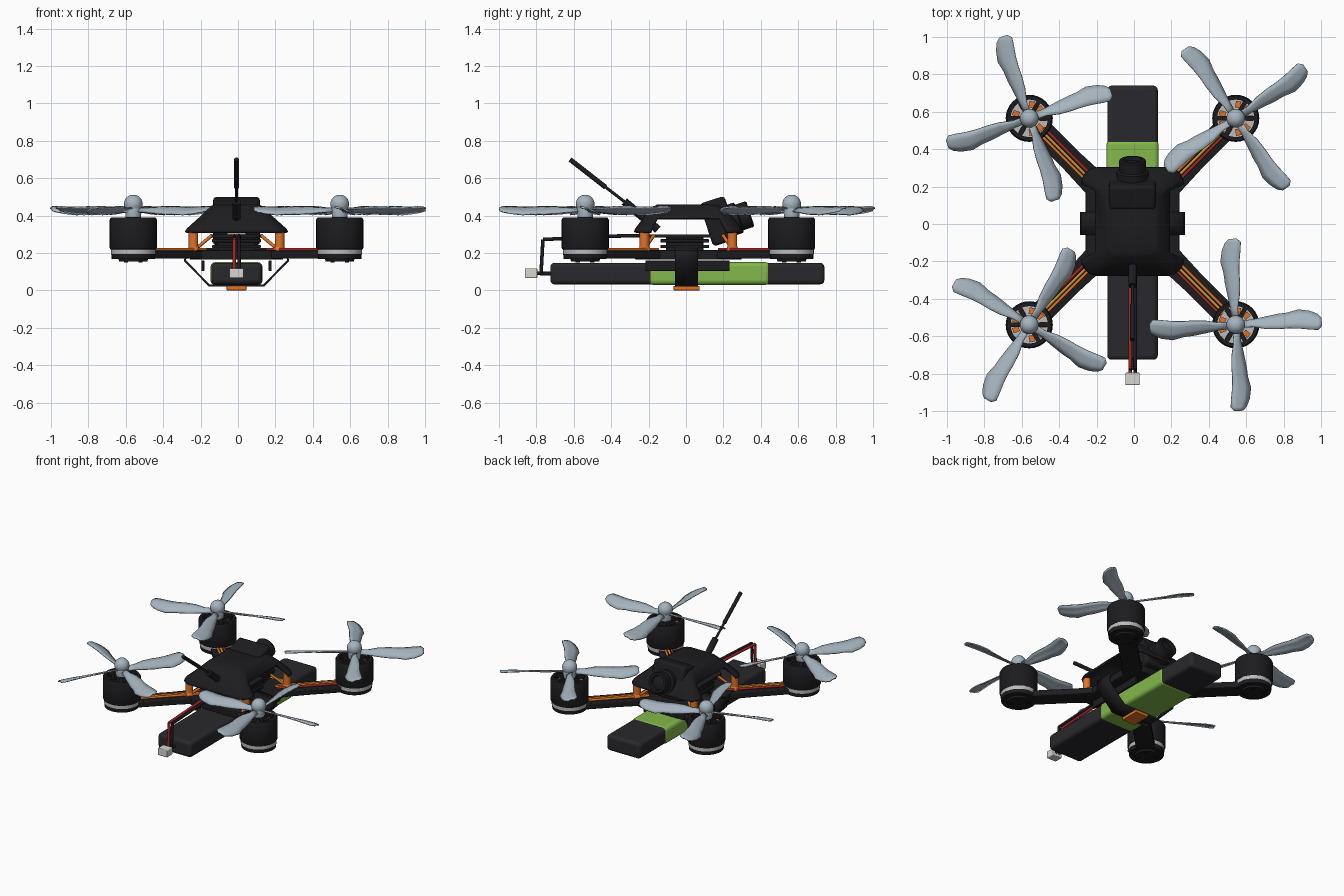
import bpy, bmesh
from math import sin, cos, pi, radians, atan2
from mathutils import Vector, Matrix

if "Cube" in bpy.data.objects:
    bpy.data.objects.remove(bpy.data.objects["Cube"])

CX, CY = -0.008, 0.013          # centre of the airframe
M = 0.552                       # motor offset from that centre


def mat(name, r, g, b):
    m = bpy.data.materials.new(name)
    m.diffuse_color = (r, g, b, 1)
    m.use_nodes = True
    m.node_tree.nodes["Principled BSDF"].inputs["Base Color"].default_value = m.diffuse_color
    return m


DARK = mat("carbon", .012, .012, .014)
PACK = mat("battery_black", .022, .022, .026)
GREEN = mat("green", .23, .48, .07)
ORANGE = mat("orange", .75, .17, .02)
RED = mat("red", .4, .02, .02)
YELLOW = mat("yellow", .6, .36, .03)
BLADE = mat("blade_grey", .38, .46, .52)
STEEL = mat("steel", .5, .5, .52)
WHITE = mat("plug_white", .68, .67, .63)


def finish(name, bm, m, matrix=None, bevel=0, solid=0):
    bmesh.ops.recalc_face_normals(bm, faces=bm.faces)
    me = bpy.data.meshes.new(name)
    bm.to_mesh(me)
    bm.free()
    ob = bpy.data.objects.new(name, me)
    bpy.context.collection.objects.link(ob)
    me.materials.append(m)
    if matrix:
        ob.matrix_world = matrix
    if solid:
        s = ob.modifiers.new("thickness", 'SOLIDIFY')
        s.thickness, s.offset = solid, 0
    if bevel:
        b = ob.modifiers.new("bevel", 'BEVEL')
        b.width, b.segments, b.limit_method = bevel, 3, 'ANGLE'
    bpy.ops.object.select_all(action='DESELECT')
    bpy.context.view_layer.objects.active = ob
    ob.select_set(True)
    bpy.ops.object.shade_smooth_by_angle(angle=radians(35))
    return ob


def box(name, loc, size, m, bevel=0, rot=None):
    bm = bmesh.new()
    bmesh.ops.create_cube(bm, size=1)
    bmesh.ops.scale(bm, vec=size, verts=bm.verts)
    mx = Matrix.Translation(loc) @ (rot or Matrix())
    return finish(name, bm, m, mx, bevel)


def loft(name, rings, m, matrix=None, caps=(True, True), drop=None, solid=0, bevel=0):
    bm = bmesh.new()
    vs = [[bm.verts.new(p) for p in r] for r in rings]
    n = len(vs[0])
    for k in range(len(vs) - 1):
        for i in range(n):
            j = (i + 1) % n
            if not (drop and drop(k, i)):
                bm.faces.new((vs[k][i], vs[k][j], vs[k + 1][j], vs[k + 1][i]))
    if caps[0]:
        bm.faces.new(vs[0])
    if caps[1]:
        bm.faces.new(vs[-1])
    return finish(name, bm, m, matrix, bevel, solid)


def lathe(name, prof, m, matrix, closed=False):
    rings = [[(r * cos(2 * pi * i / 32), r * sin(2 * pi * i / 32), z) for i in range(32)] for r, z in prof]
    if closed:
        rings.append(rings[0])
    ob = loft(name, rings, m, matrix, (not closed, not closed))
    if closed:
        w = ob.modifiers.new("weld", 'WELD')
        w.merge_threshold = .0005
    return ob


def rod(name, a, b, r, m, r2=None):
    a, b = Vector(a), Vector(b)
    d = b - a
    bm = bmesh.new()
    bmesh.ops.create_cone(bm, cap_ends=True, segments=14, radius1=r, radius2=r2 or r, depth=d.length)
    return finish(name, bm, m, Matrix.Translation((a + b) / 2) @ d.to_track_quat('Z', 'Y').to_matrix().to_4x4())


def wire(name, pts, r, m):
    for a, b in zip(pts, pts[1:]):
        rod(name, a, b, r, m)


def rounded(hx, hy, r, z, seg=5):
    return [(sx * (hx - r) + r * cos(q * pi / 2 + i * pi / 2 / seg), sy * (hy - r) + r * sin(q * pi / 2 + i * pi / 2 / seg), z)
            for q, (sx, sy) in enumerate([(1, 1), (-1, 1), (-1, -1), (1, -1)]) for i in range(seg + 1)]


# Propeller blade: radius, trailing and leading edge offset, pitch
STATIONS = [(.03, -.018, .018, .5), (.09, -.016, .022, .55), (.16, -.03, .034, .55), (.23, -.034, .045, .5), (.28, -.033, .049, .45),
            (.34, -.037, .063, .4), (.40, -.046, .052, .35), (.44, -.05, .034, .32), (.46, -.03, .012, .3)]


def propeller(name, x, y, turn, hand):
    bm = bmesh.new()
    for k in range(4):
        a = radians(turn + 90 * k)
        prev = None
        for r, lo, hi, p in STATIONS:
            row = []
            for f in (0, .33, .67, 1):
                t = lo + (hi - lo) * f
                z = -t * p + .006 * (1 - (2 * f - 1) ** 2)
                t *= hand
                row.append(bm.verts.new((r * cos(a) - t * sin(a), r * sin(a) + t * cos(a), z)))
            if prev:
                for i in range(3):
                    bm.faces.new((prev[i], prev[i + 1], row[i + 1], row[i]))
            prev = row
    finish(name + "_blades", bm, BLADE, Matrix.Translation((x, y, .43)), 0, .008)
    lathe(name + "_hub", [(.04, .39), (.045, .43)] + [(.05 * cos(radians(t)), .462 + .05 * sin(radians(t))) for t in range(-30, 86, 15)],
          BLADE, Matrix.Translation((x, y, 0)))


# Four arms with motor, propeller, wires and standoffs
for label, sx, sy, turn, hand in [("back_left", -1, 1, 18.5, 1), ("back_right", 1, 1, 35, -1),
                                  ("front_left", -1, -1, 60, -1), ("front_right", 1, -1, 3, 1)]:
    x, y = CX + sx * M, CY + sy * M
    T = Matrix.Translation((x, y, 0))
    ang = atan2(sy, sx)
    A = Matrix.Translation((CX, CY, 0)) @ Matrix.Rotation(ang, 4, 'Z')
    outline = [(.15, -.075), (.45, -.062), (.78, -.062), (.78, .062), (.45, .062), (.15, .075)]
    loft(label + "_arm", [[(a, b, z) for a, b in outline] for z in (.17, .212)], DARK, A, bevel=.006)
    lathe(label + "_motor_pad", [(.075, .155), (.08, .168), (.115, .168), (.118, .195)], DARK, T)
    lathe(label + "_motor_ring", [(.119, .195), (.119, .222)], STEEL, T)
    lathe(label + "_motor_bell", [(.1, .23), (.122, .22), (.126, .228), (.126, .378), (.119, .39), (.1, .39)], DARK, T, True)
    lathe(label + "_motor_cap", [(.045, .22), (.045, .385), (.038, .395)], DARK, T)
    for k in range(9):
        R = Matrix.Rotation(2 * pi * k / 9, 4, 'Z')
        box(label + "_coil", Vector((x, y, .29)) + R @ Vector((.075, 0, 0)), (.035, .028, .13), ORANGE, 0, R)
    for k in range(6):
        R = Matrix.Rotation(2 * pi * k / 6, 4, 'Z')
        box(label + "_spoke", Vector((x, y, .378)) + R @ Vector((.072, 0, 0)), (.075, .024, .018), DARK, 0, R)
    for k in range(4):
        a = ang + k * pi / 2
        rod(label + "_screw", (x + .055 * cos(a), y + .055 * sin(a), .15), (x + .055 * cos(a), y + .055 * sin(a), .16), .012, DARK)
    propeller(label + "_propeller", x, y, turn, hand)
    for off, m in ((-.02, RED), (0, YELLOW), (.02, ORANGE)):
        rod(label + "_motor_wire", A @ Vector((.25, off, .219)), A @ Vector((.69, off, .219)), .008, m)
    px, py = CX + sx * .23, CY + sy * .235
    rod(label + "_standoff", (px, py, .21), (px, py, .315), .026, ORANGE)
    rod(label + "_standoff_foot", (px, py, .21), (px, py, .235), .036, ORANGE, .026)
    rod(label + "_brace", (px - sx * .01, py, .22), (CX + sx * .13, py - sy * .05, .295), .009, ORANGE)

# Frame plates and electronics stack
C = Matrix.Translation((CX, CY, 0))
loft("bottom_plate", [rounded(.25, .285, .09, z) for z in (.165, .215)], DARK, C, bevel=.005)
loft("top_deck", [rounded(.13, .25, .04, z) for z in (.283, .298)], DARK, C)
for z in (.235, .265):
    box("circuit_board", (CX, CY - .02, z), (.26, .26, .018), DARK, .004)
box("stack_core", (CX, CY - .02, .25), (.2, .2, .08), DARK, .005)
box("stack_socket", (CX, -.225, .312), (.1, .05, .03), WHITE, .004)
for s in (-1, 1):
    box("battery_rail", (CX + s * .18, CY - .005, .132), (.016, .45, .055), DARK, .003)

# Canopy shell with open arches at the sides
shell = [rounded(.27, .285, .085, .31), rounded(.262, .28, .085, .325), rounded(.195, .235, .07, .385),
         rounded(.14, .185, .06, .44), rounded(.12, .165, .05, .453)]
loft("canopy", shell, DARK, C, (False, True), lambda k, i: k < 2 and i in (11, 23), .014)

# Tilted camera with lens
CAM = Matrix.Translation((CX, .175, .37)) @ Matrix.Rotation(radians(18), 4, 'X')
box("camera_body", CAM.translation, (.25, .14, .24), DARK, .02, Matrix.Rotation(radians(18), 4, 'X'))
LENS = CAM @ Matrix.Translation((0, .07, -.015)) @ Matrix.Rotation(-pi / 2, 4, 'X')
lathe("camera_lens", [(.085, 0), (.085, .035), (.072, .042), (.072, .095), (.066, .103), (.05, .103), (.045, .085), (.02, .093)], DARK, LENS)

# Battery with green band, pad and strap
box("battery", (CX, .007, .09), (.27, 1.465, .115), PACK, .022)
box("battery_band", (CX, .125, .09), (.278, .65, .121), GREEN, .024)
box("strap_pad", (CX, .003, .012), (.105, .14, .024), ORANGE, .004)
half = [(.145, .026), (.275, .158), (.27, .212), (.13, .222)]
path = [(-a, z) for a, z in half[::-1]] + half
bm = bmesh.new()
rows = [[bm.verts.new((CX + a, yy, z)) for yy in (-.06, .065)] for a, z in path]
for a, b in zip(rows, rows[1:] + rows[:1]):
    bm.faces.new((a[0], a[1], b[1], b[0]))
finish("battery_strap", bm, DARK, None, 0, .012)

# Power lead and plug
for off, m in ((-.012, RED), (.014, DARK)):
    X = CX + off
    wire("power_lead", [(X, -.2, .293), (X, -.42, .29), (X, -.765, .272), (X, -.775, .092), (X, -.80, .092)], .0095, m)
box("power_plug", (CX, -.828, .092), (.076, .066, .052), WHITE, .005)
rod("battery_lead", (CX, -.72, .09), (CX, -.78, .09), .01, DARK)

# Antenna
rod("antenna_base", (CX, -.15, .325), (CX, -.33, .475), .022, DARK)
rod("antenna_stem", (CX, -.33, .475), (CX, -.44, .56), .008, DARK)
rod("antenna_tip", (CX, -.43, .552), (CX, -.62, .70), .013, DARK)
